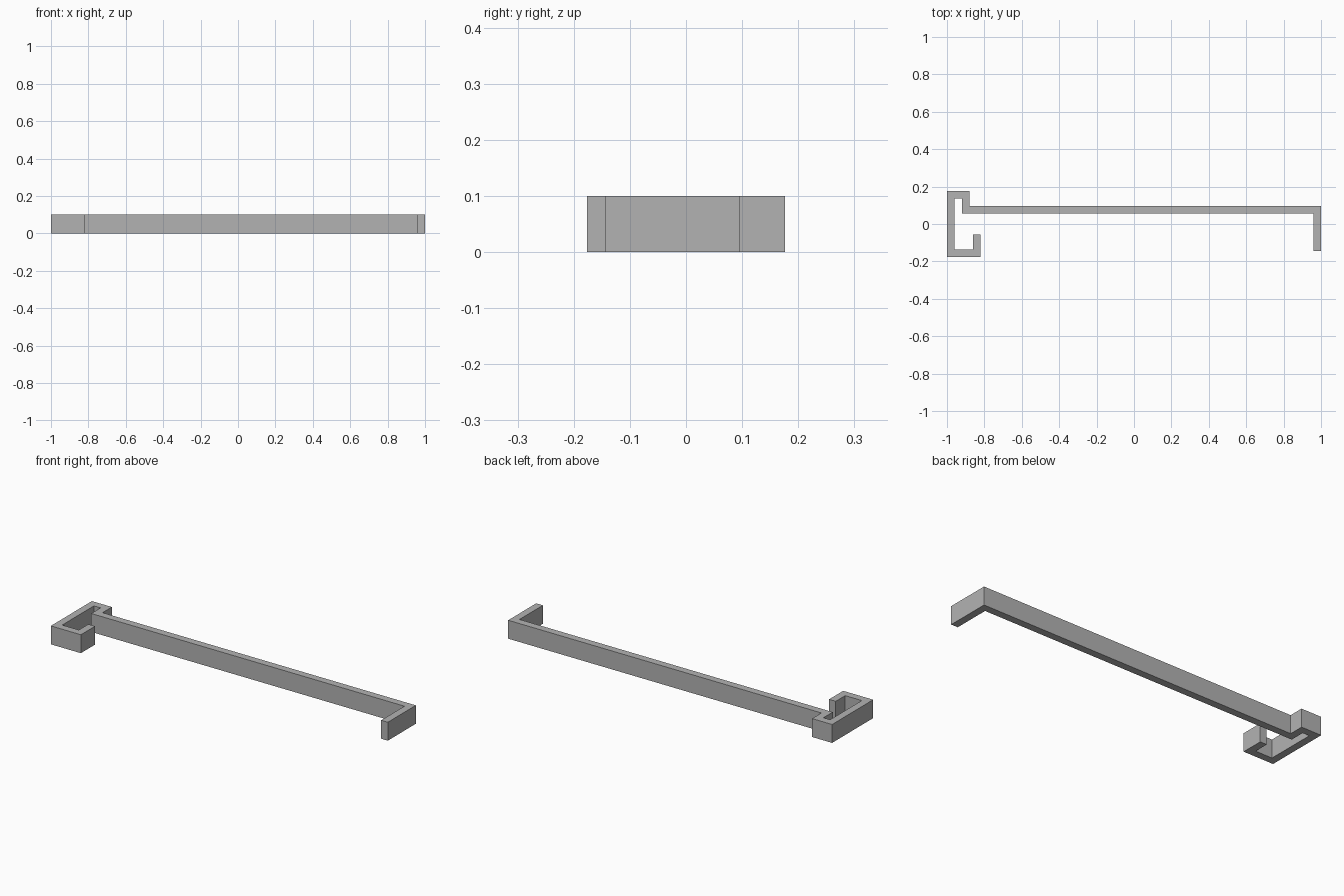
import bpy
import bmesh
from mathutils import Vector

HEIGHT = 0.1
HALF = 0.02  # half the strip thickness

cube = bpy.data.objects.get("Cube")
if cube:
    bpy.data.objects.remove(cube, do_unlink=True)

grey = bpy.data.materials.new("plain_grey")
grey.use_nodes = True
grey.diffuse_color = (0.45, 0.45, 0.45, 1)
grey.node_tree.nodes["Principled BSDF"].inputs["Base Color"].default_value = grey.diffuse_color


def strip(name, path):
    """Extrude a right-angled centre line into a mitred strip of even thickness."""
    pts = [Vector(p) for p in path]
    dirs = [(b - a).normalized() for a, b in zip(pts, pts[1:])]
    bm = bmesh.new()
    left, right = [], []
    for i, p in enumerate(pts):
        ends = {max(i - 1, 0), min(i, len(dirs) - 1)}
        offset = Vector((0, 0))
        for k in ends:
            offset += Vector((-dirs[k].y, dirs[k].x)) * HALF
        left.append(bm.verts.new((*(p + offset), 0)))
        right.append(bm.verts.new((*(p - offset), 0)))
    base = bm.faces.new(left + right[::-1])
    new = bmesh.ops.extrude_face_region(bm, geom=[base])["geom"]
    bmesh.ops.translate(bm, vec=(0, 0, HEIGHT),
                        verts=[v for v in new if isinstance(v, bmesh.types.BMVert)])
    bmesh.ops.recalc_face_normals(bm, faces=bm.faces)
    mesh = bpy.data.meshes.new(name)
    bm.to_mesh(mesh)
    bm.free()
    mesh.materials.append(grey)
    obj = bpy.data.objects.new(name, mesh)
    bpy.context.collection.objects.link(obj)
    return obj


# One continuous strip: end leg, long bar, step, side wall, curled hook
strip("hooked_bar", [
    (0.98, -0.144), (0.98, 0.076), (-0.9, 0.076), (-0.9, 0.156),
    (-0.98, 0.156), (-0.98, -0.156), (-0.84, -0.156), (-0.84, -0.055),
])
